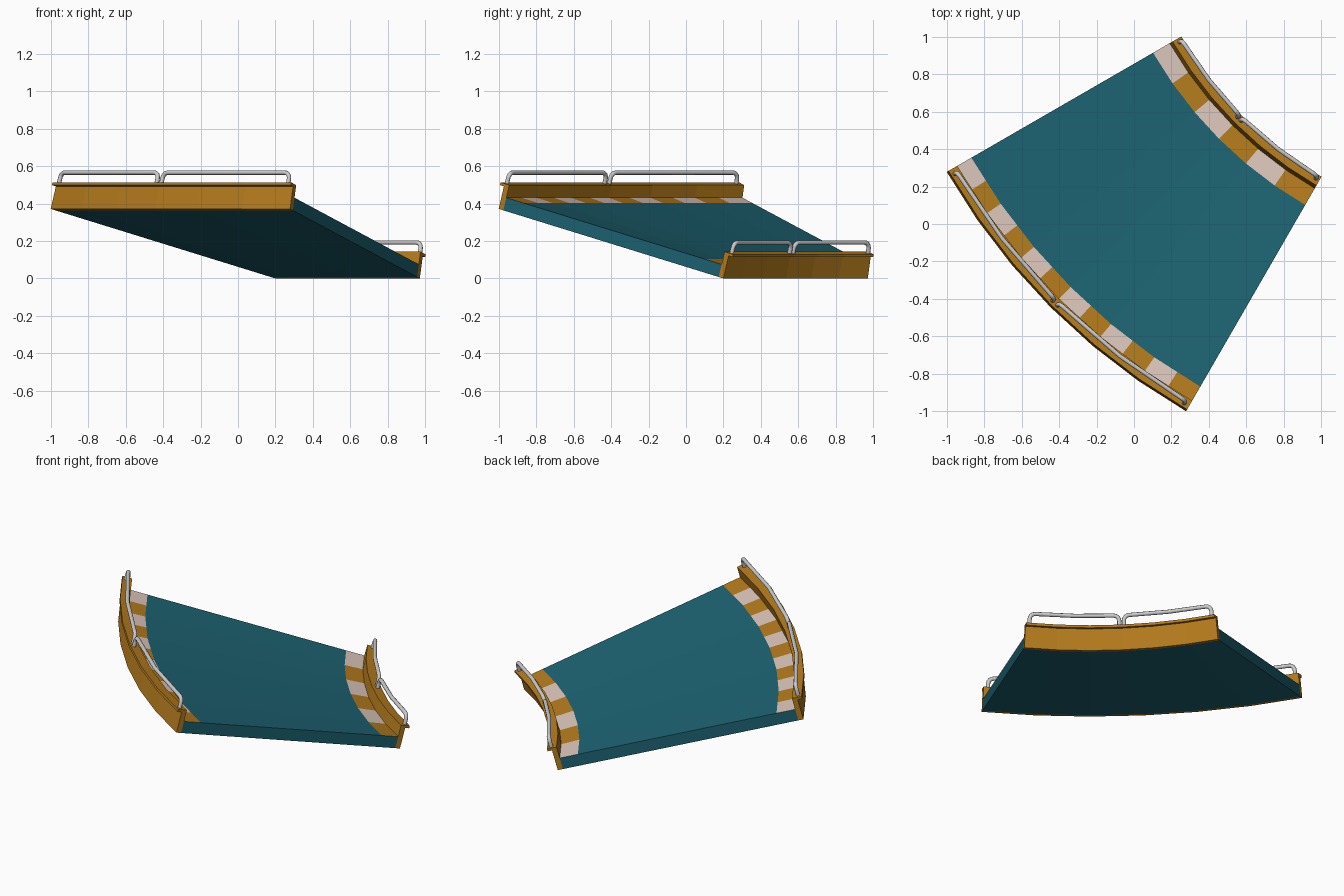
import bpy, bmesh, math
from mathutils import Vector

if "Cube" in bpy.data.objects:
    bpy.data.objects.remove(bpy.data.objects["Cube"])

C, R0, W = 2.027, 2.11, 1.436        # arc centre (x = y), inner radius, track width
BANK = math.radians(15)
START, SWEEP, FACET = 210.0, 30.0, 5.0


def arc_point(u, v, deg):
    """Point at u across the banked track, v above its base, deg along the arc."""
    r = R0 + u * math.cos(BANK) - v * math.sin(BANK)
    z = u * math.sin(BANK) + v * math.cos(BANK)
    a = math.radians(START + deg)
    return Vector((C + r * math.cos(a), C + r * math.sin(a), z))


def facet_point(u, v, deg):
    """Same, but kept on the straight chords between facets."""
    k = min(math.floor(deg / FACET), int(SWEEP / FACET) - 1)
    t = deg / FACET - k
    return arc_point(u, v, k * FACET).lerp(arc_point(u, v, (k + 1) * FACET), t)


def material(name, rgb):
    m = bpy.data.materials.new(name)
    m.diffuse_color = (*rgb, 1)
    m.use_nodes = True
    m.node_tree.nodes["Principled BSDF"].inputs["Base Color"].default_value = m.diffuse_color
    return m


teal = material("teal", (0.012, 0.125, 0.17))
orange = material("orange", (0.46, 0.20, 0.012))
pale = material("pale", (0.72, 0.57, 0.50))


def sweep(name, profile, steps, mats, pick):
    """Sweep a closed (u, v) profile along the arc; pick(edge, step) chooses the material."""
    bm = bmesh.new()
    rings = [[bm.verts.new(facet_point(u, v, SWEEP * s / steps)) for u, v in profile]
             for s in range(steps + 1)]
    n = len(profile)
    for s in range(steps):
        for i in range(n):
            j = (i + 1) % n
            f = bm.faces.new((rings[s][i], rings[s][j], rings[s + 1][j], rings[s + 1][i]))
            f.material_index = pick(i, s)
    bm.faces.new(rings[0])
    bm.faces.new(rings[-1])
    bmesh.ops.recalc_face_normals(bm, faces=bm.faces)
    me = bpy.data.meshes.new(name)
    bm.to_mesh(me)
    bm.free()
    for m in mats:
        me.materials.append(m)
    ob = bpy.data.objects.new(name, me)
    bpy.context.collection.objects.link(ob)
    return ob


# banked road slab with striped kerbs: 6 inner and 12 outer stripes
T, WALL = 0.07, 0.03
road = [(WALL, 0), (WALL, T), (0.136, T), (1.297, T), (W - WALL, T), (W - WALL, 0)]


def road_colour(edge, step):
    if edge == 1:
        return 2 if (step // 2) % 2 == 0 else 1
    if edge == 3:
        return 2 if step % 2 == 0 else 1
    return 0


sweep("banked_road", road, 12, (teal, orange, pale), road_colour)

# side walls with a lip along the outside of the top
wall = [(0, 0), (WALL, 0), (WALL, 0.14), (-0.026, 0.14), (-0.026, 0.125), (0, 0.125)]
sweep("inner_wall", wall, 6, (orange,), lambda i, s: 0)
sweep("outer_wall", [(W - u, v) for u, v in wall], 6, (orange,), lambda i, s: 0)


def rail(name, u, a0, a1):
    """Tubular guard rail with rounded ends."""
    r = R0 + u * math.cos(BANK)
    deg = lambda d: math.degrees(d / r)
    top, bend = 0.2, 0.032
    left = [(a0, 0.13)]
    for k in range(5):
        t = math.radians(22.5 * k)
        left.append((a0 + deg(bend * (1 - math.cos(t))), top - bend + bend * math.sin(t)))
    right = [(a0 + a1 - a, v) for a, v in reversed(left)]
    pts = left + [((a0 + a1) / 2, top)] + right
    cu = bpy.data.curves.new(name, 'CURVE')
    cu.dimensions = '3D'
    cu.bevel_depth = 0.012
    cu.bevel_resolution = 2
    cu.use_fill_caps = True
    sp = cu.splines.new('POLY')
    sp.points.add(len(pts) - 1)
    for p, (a, v) in zip(sp.points, pts):
        p.co = (*arc_point(u, v, a), 1)
    ob = bpy.data.objects.new(name, cu)
    bpy.context.collection.objects.link(ob)


# two guard rails on each wall
for side, u, gap in (("inner", -0.003, 0.6), ("outer", W + 0.003, 0.5)):
    rail(side + "_rail_1", u, gap, 15 - gap * 0.6)
    rail(side + "_rail_2", u, 15 + gap * 0.6, 30 - gap)
